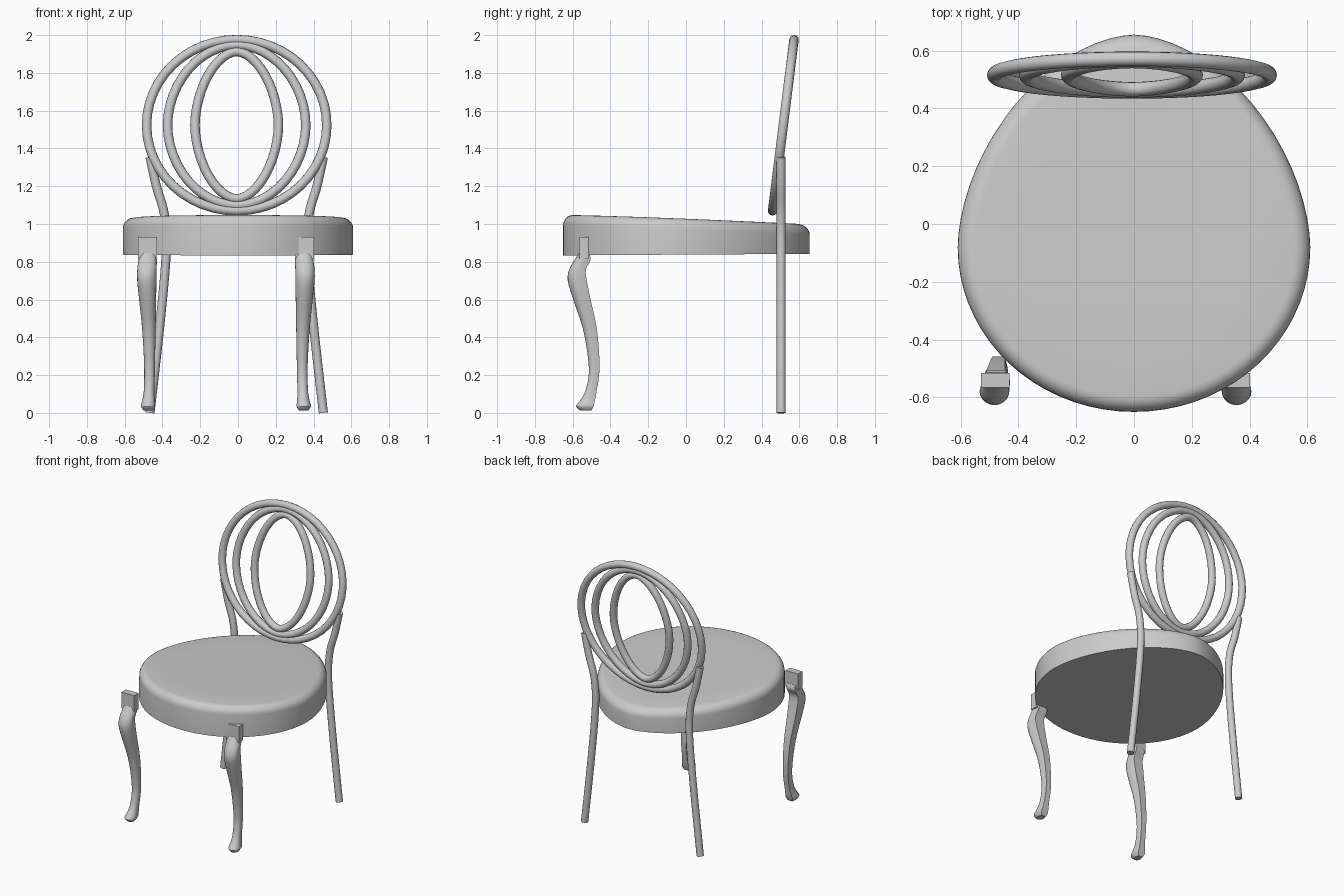
import bpy, bmesh, math
from mathutils import Vector

if "Cube" in bpy.data.objects:
    bpy.data.objects.remove(bpy.data.objects["Cube"])

mat = bpy.data.materials.new("light grey")
mat.diffuse_color = (0.6, 0.6, 0.6, 1)
mat.use_nodes = True
mat.node_tree.nodes["Principled BSDF"].inputs["Base Color"].default_value = mat.diffuse_color


def loft(name, rings, closed=False):
    """Skin a list of equal-length point rings; cap the ends unless closed."""
    bm = bmesh.new()
    rows = [[bm.verts.new(p) for p in ring] for ring in rings]
    n = len(rows[0])
    for i in range(len(rows) if closed else len(rows) - 1):
        a, b = rows[i], rows[(i + 1) % len(rows)]
        for j in range(n):
            k = (j + 1) % n
            bm.faces.new((a[j], a[k], b[k], b[j]))
    if not closed:
        bm.faces.new(rows[0])
        bm.faces.new(rows[-1])
    bmesh.ops.recalc_face_normals(bm, faces=bm.faces)
    mesh = bpy.data.meshes.new(name)
    bm.to_mesh(mesh)
    bm.free()
    mesh.shade_smooth()
    mesh.set_sharp_from_angle(angle=math.radians(40))
    mesh.materials.append(mat)
    obj = bpy.data.objects.new(name, mesh)
    bpy.context.collection.objects.link(obj)
    return obj


def tube(name, path, r, normal, closed=False, sides=12):
    """Round tube along a planar path with the given plane normal."""
    path = [Vector(p) for p in path]
    normal = Vector(normal).normalized()
    n, rings = len(path), []
    for i, p in enumerate(path):
        a = path[(i - 1) % n] if closed else path[max(i - 1, 0)]
        b = path[(i + 1) % n] if closed else path[min(i + 1, n - 1)]
        side = (b - a).normalized().cross(normal)
        rings.append([p + r * (math.cos(t) * normal + math.sin(t) * side)
                      for t in (2 * math.pi * k / sides for k in range(sides))])
    return loft(name, rings, closed)


def spline(rows, steps):
    """Catmull-Rom interpolation of tuples."""
    out = []
    for i in range(len(rows) - 1):
        p0, p1, p2, p3 = (rows[min(max(i + k, 0), len(rows) - 1)] for k in (-1, 0, 1, 2))
        for s in range(steps):
            t = s / steps
            out.append(tuple(0.5 * (2 * b + (c - a) * t + (2 * a - 5 * b + 4 * c - d) * t * t
                                    + (3 * b - a - 3 * c + d) * t ** 3)
                             for a, b, c, d in zip(p0, p1, p2, p3)))
    return out + [tuple(rows[-1])]


def spow(v, e):
    return math.copysign(abs(v) ** e, v)


# Seat: egg-shaped outline, rounded top edge, top sloping down to the back
def seat_ring(inset, height):
    ring = []
    for k in range(72):
        t = 2 * math.pi * k / 72
        c, s = math.cos(t), math.sin(t)
        e, depth = (2 / 1.75, 0.735) if s > 0 else (1, 0.57)
        x, y = 0.61 * spow(c, e), depth * spow(s, e)
        f = 1 - inset / 0.61
        x, y = x * f, -0.08 + y * f
        ring.append((x, y, height(y)))
    return ring


def seat_top(y):
    return 1.048 - 0.05 * (max(y + 0.65, 0) / 1.3) ** 1.3


R = 0.055
rings = [seat_ring(0, lambda y: 0.838 + 0.006 * y)]
for k in range(7):
    a = math.pi / 2 * k / 6
    rings.append(seat_ring(R * (1 - math.cos(a)),
                           lambda y, a=a: seat_top(y) - R * (1 - math.sin(a))))
for inset in (0.2, 0.35, 0.48, 0.58):
    rings.append(seat_ring(inset, seat_top))
loft("seat", rings)

# Backrest: three nested hoops in one leaning plane
LEAN, CX, CZ = 0.125, -0.007, 1.523
for name, a, b, n in (("outer_hoop", 0.477, 0.453, 2.0),
                      ("middle_hoop", 0.366, 0.425, 1.92),
                      ("inner_hoop", 0.221, 0.39, 1.8)):
    path = []
    for k in range(48):
        t = 2 * math.pi * k / 48
        dz = b * spow(math.sin(t), 2 / n)
        path.append((CX + a * spow(math.cos(t), 2 / n), 0.515 + LEAN * dz, CZ + dz))
    tube(name, path, 0.025, (0, 1, -LEAN), closed=True)

# Back legs: bent rods rising beside the outer hoop
rod = spline([(0.459, 0), (0.405, 0.48), (0.373, 0.85), (0.383, 1.05),
              (0.425, 1.2), (0.459, 1.355)], 6)
for side, label in ((-1, "left"), (1, "right")):
    tube("back_leg_" + label, [(CX + side * x, 0.504, z) for x, z in rod],
         0.024, (0, 1, 0))

# Front legs: cabriole profile (z, front y, back y, half width)
profile = spline([(0.012, -0.56, -0.50, 0.024), (0.035, -0.582, -0.49, 0.038),
                  (0.06, -0.565, -0.483, 0.034), (0.11, -0.535, -0.474, 0.028),
                  (0.2, -0.515, -0.46, 0.028), (0.3, -0.52, -0.459, 0.030),
                  (0.45, -0.547, -0.473, 0.036), (0.6, -0.597, -0.505, 0.045),
                  (0.7, -0.626, -0.525, 0.051), (0.76, -0.618, -0.53, 0.051),
                  (0.81, -0.59, -0.505, 0.049), (0.845, -0.567, -0.513, 0.048)], 3)
for side, cx, label in ((-1, -0.48, "left"), (1, 0.352, "right")):
    rings = []
    for z, y0, y1, w in profile:
        yc, d = (y0 + y1) / 2, (y1 - y0) / 2
        x = cx - side * 0.16 * (yc + 0.56)
        # rounded front, flat back
        ring = [(x + w * math.cos(t), yc + d * math.sin(t), z)
                for t in (math.pi + math.pi * k / 10 for k in range(11))]
        ring += [(x + 0.7 * w, y1, z), (x - 0.7 * w, y1, z)]
        rings.append(ring)
    loft("front_leg_" + label, rings)
    # square block joining the leg to the seat
    block = [[(cx + sx * 0.05, -0.54 + sy * 0.025, z)
              for sx, sy in ((-1, -1), (1, -1), (1, 1), (-1, 1))] for z in (0.815, 0.93)]
    loft("leg_block_" + label, block)
